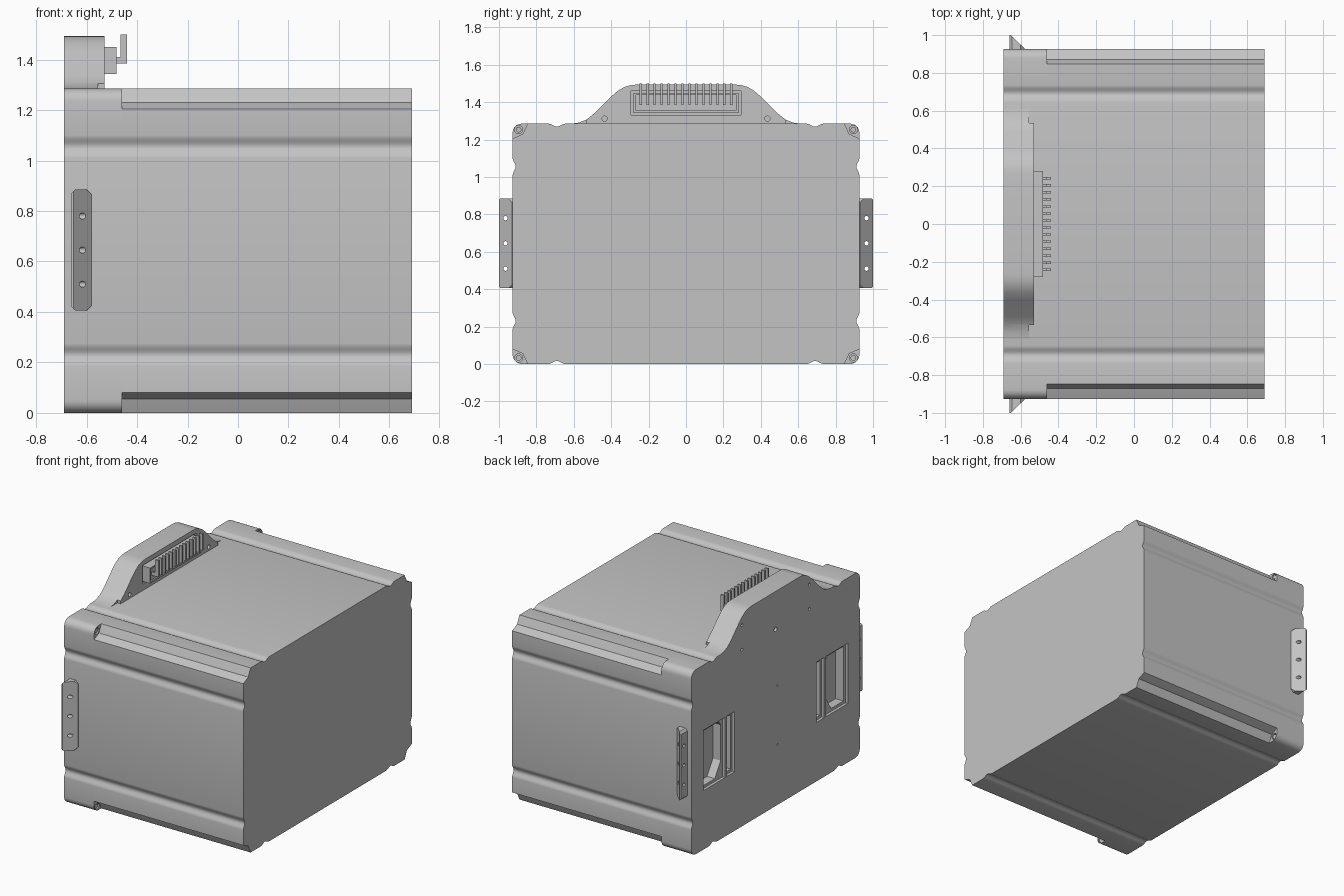
import bpy, bmesh, math
from mathutils import Vector

cube = bpy.data.objects.get("Cube")
if cube:
    bpy.data.objects.remove(cube, do_unlink=True)

grey = bpy.data.materials.new("light grey metal")
grey.use_nodes = True
COLOR = (0.55, 0.55, 0.55, 1)
grey.diffuse_color = COLOR
grey.node_tree.nodes["Principled BSDF"].inputs["Base Color"].default_value = COLOR

AXES = {"x": lambda a, b, d: (d, a, b),
        "y": lambda a, b, d: (a, d, b),
        "z": lambda a, b, d: (a, b, d)}


def prism(name, pts, axis, d0, d1):
    """Extrude a closed 2D outline along an axis."""
    bm = bmesh.new()
    verts = [bm.verts.new(AXES[axis](a, b, d0)) for a, b in pts]
    face = bm.faces.new(verts)
    shift = Vector(AXES[axis](0, 0, d1 - d0))
    top = bmesh.ops.extrude_face_region(bm, geom=[face])["geom"]
    bmesh.ops.translate(bm, vec=shift,
                        verts=[v for v in top if isinstance(v, bmesh.types.BMVert)])
    bmesh.ops.recalc_face_normals(bm, faces=bm.faces)
    mesh = bpy.data.meshes.new(name)
    bm.to_mesh(mesh)
    bm.free()
    mesh.materials.append(grey)
    obj = bpy.data.objects.new(name, mesh)
    bpy.context.collection.objects.link(obj)
    return obj


def rect(a0, a1, b0, b1):
    return [(a0, b0), (a1, b0), (a1, b1), (a0, b1)]


def circle(a, b, r, n=16):
    return [(a + r * math.cos(2 * math.pi * i / n),
             b + r * math.sin(2 * math.pi * i / n)) for i in range(n)]


def activate(obj):
    bpy.ops.object.select_all(action='DESELECT')
    obj.select_set(True)
    bpy.context.view_layer.objects.active = obj


def carve(obj, pts, axis, d0, d1, op='DIFFERENCE'):
    """Cut an extruded outline out of a part."""
    cutter = prism("cutter", pts, axis, d0, d1)
    cutter.hide_render = True
    activate(obj)
    mod = obj.modifiers.new("cut", 'BOOLEAN')
    mod.operation, mod.solver, mod.object = op, 'EXACT', cutter
    bpy.ops.object.modifier_apply(modifier=mod.name)
    bpy.data.objects.remove(cutter, do_unlink=True)


def smooth(obj):
    activate(obj)
    bpy.ops.object.shade_smooth_by_angle(angle=math.radians(30))


# Case cross-section: one quarter mirrored four ways
Y, Z = 0.927, 0.6425
BACK, STEP, FRONT = -0.69, -0.46, 0.69


def groove(center, width=0.09, depth=0.016, n=10):
    return [(center + width * (i / n - 0.5),
             depth * 0.5 * (1 - math.cos(2 * math.pi * i / n))) for i in range(n + 1)]


def section(corner):
    q = [(Y - d, t) for t, d in groove(0.4125)] + corner
    q += [(t, Z - d) for t, d in reversed(groove(0.69))]
    mirror_y = [(-a, b) for a, b in reversed(q)]
    upper = q + mirror_y
    lower = [(a, -b) for a, b in reversed(upper)]
    return [(a, b + Z) for a, b in upper + lower]


R = 0.05
round_corner = [(Y - R + R * math.cos(math.pi * i / 16),
                 Z - R + R * math.sin(math.pi * i / 16)) for i in range(9)]
notch_corner = [(Y, Z - 0.08), (Y - 0.045, Z - 0.059), (Y - 0.055, Z - 0.055),
                (Y - 0.059, Z - 0.045), (Y - 0.08, Z)]
rear_case = prism("rear_case", section(round_corner), "x", BACK, STEP)
main_case = prism("main_case", section(notch_corner), "x", STEP, FRONT)

# Corner screw holes on the step faces
for s in (-1, 1):
    for z in (0.032, 2 * Z - 0.032):
        carve(rear_case, circle(s * (Y - 0.032), z, 0.022), "x", STEP - 0.05, STEP + 0.01)
        screw = prism("corner_screw", circle(s * (Y - 0.032), z, 0.015), "x",
                      STEP - 0.06, STEP - 0.005)
        smooth(screw)

# Socket windows and slots on the back face
for s in (-1, 1):
    def side(pts):
        return [(s * a, b) for a, b in pts]
    carve(rear_case, side(rect(0.555, 0.795, 0.41, 0.83)), "x", BACK - 0.1, BACK + 0.02)
    carve(rear_case, side([(0.64, 0.43), (0.775, 0.43), (0.775, 0.81), (0.6, 0.81),
                           (0.575, 0.78), (0.575, 0.53)]), "x", BACK - 0.1, BACK + 0.08)
    carve(rear_case, side(rect(0.45, 0.535, 0.41, 0.83)), "x", BACK - 0.1, BACK + 0.02)
    carve(rear_case, side(rect(0.465, 0.515, 0.43, 0.81)), "x", BACK - 0.1, BACK + 0.06)

# Small holes on the back face
for y, z, r in ((0, 1.23, 0.016), (0.37, 1.23, 0.01), (-0.37, 1.23, 0.01),
                (-0.02, 0.83, 0.006), (-0.02, 0.42, 0.006)):
    carve(rear_case, circle(y, z, r), "x", BACK - 0.1, BACK + 0.04)

# Raised connector housing
TOP = 2 * Z
half = [(0.61, TOP), (0.57, TOP + 0.006), (0.53, TOP + 0.023), (0.49, TOP + 0.055),
        (0.40, 1.43), (0.365, 1.46), (0.33, 1.481), (0.295, 1.491), (0.26, 1.494)]
outline = half + [(-a, b) for a, b in reversed(half)]
housing = prism("connector_housing", outline, "x", BACK, -0.53)
for s in (-1, 1):
    carve(housing, [(s * a, b) for a, b in rect(0.535, 0.7, 1.2, 1.4)], "x", -0.555, -0.4)
    carve(housing, circle(s * 0.435, 1.312, 0.014), "x", -0.56, -0.5)
    carve(housing, circle(s * 0.37, 1.40, 0.01), "x", BACK - 0.1, BACK + 0.04)
carve(housing, rect(-0.295, 0.295, 1.33, 1.46), "x", -0.542, -0.5)

# Connector block with a recessed centre
block = prism("connector_block", rect(-0.28, 0.28, 1.342, 1.45), "x", -0.545, -0.482)
carve(block, rect(-0.268, 0.268, 1.354, 1.438), "x", -0.492, -0.4)

# Row of bent connector pins
pin_shape = [(-0.5, 1.385), (-0.44, 1.385), (-0.44, 1.5), (-0.465, 1.5),
             (-0.465, 1.41), (-0.5, 1.41)]
for i in range(14):
    y = (i - 6.5) * 0.0373
    prism("connector_pin", pin_shape, "y", y - 0.006, y + 0.006)

# Wedge mounting brackets on both sides
frame = [(-0.66, 0.42), (-0.645, 0.405), (-0.6, 0.405), (-0.58, 0.425),
         (-0.58, 0.865), (-0.6, 0.885), (-0.645, 0.885), (-0.66, 0.87)]
for s, label in ((-1, "front"), (1, "back")):
    wedge = [(-0.66, s * (Y - 0.004)), (-0.66, s), (-0.652, s), (-0.58, s * (Y + 0.003)),
             (-0.58, s * (Y - 0.004))]
    bracket = prism(label + "_bracket", wedge, "z", 0.4, 0.89)
    carve(bracket, frame, "y", -1.1, 1.1, 'INTERSECT')
    for z in (0.51, 0.645, 0.78):
        carve(bracket, circle(s * 0.965, z, 0.012), "x", -0.7, -0.5)
    smooth(bracket)

for part in (rear_case, main_case, housing):
    smooth(part)
